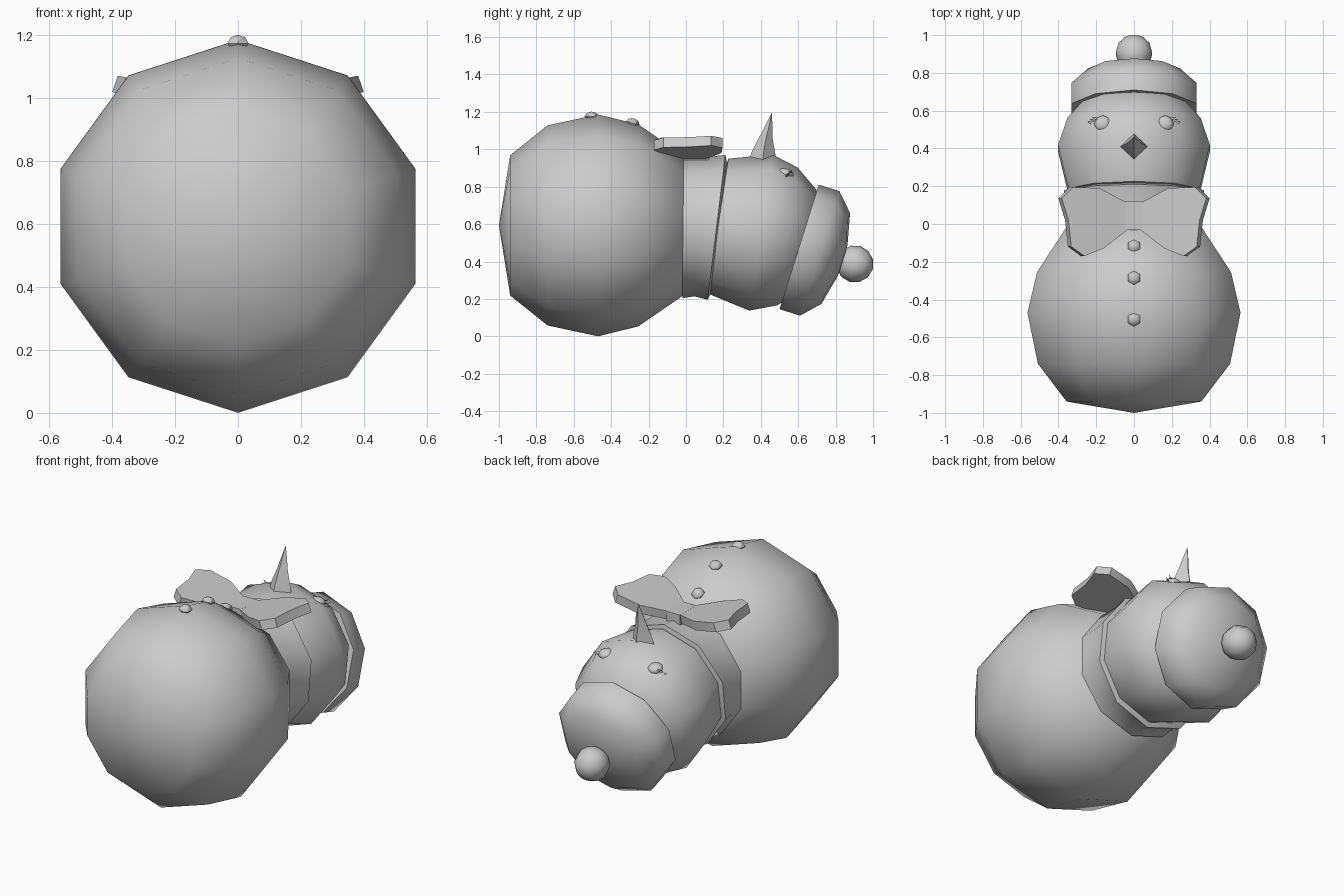
import bpy, bmesh
from math import sin, cos, pi, radians
from mathutils import Matrix, Vector

if "Cube" in bpy.data.objects:
    bpy.data.objects.remove(bpy.data.objects["Cube"])

grey = bpy.data.materials.new("plain_grey")
grey.use_nodes = True
tone = (0.6, 0.6, 0.6, 1)
grey.diffuse_color = tone
grey.node_tree.nodes["Principled BSDF"].inputs["Base Color"].default_value = tone


def finish(name, bm, angle=50):
    bmesh.ops.remove_doubles(bm, verts=bm.verts, dist=0.0005)
    bmesh.ops.recalc_face_normals(bm, faces=bm.faces)
    mesh = bpy.data.meshes.new(name)
    bm.to_mesh(mesh)
    bm.free()
    mesh.materials.append(grey)
    obj = bpy.data.objects.new(name, mesh)
    bpy.context.collection.objects.link(obj)
    bpy.ops.object.select_all(action='DESELECT')
    obj.select_set(True)
    bpy.context.view_layer.objects.active = obj
    bpy.ops.object.shade_smooth_by_angle(angle=radians(angle))
    return obj


def loft(name, rings, sides=10):
    """Skin round rings (centre, radius, tilt); tilt 0 faces +y, -90 faces up."""
    bm = bmesh.new()
    loops = []
    for centre, r, tilt in rings:
        turn = Matrix.Rotation(-radians(90 + tilt), 3, 'X')
        angles = [pi / 2 + 2 * pi * i / sides for i in range(sides)]
        loops.append([bm.verts.new(Vector(centre) + turn @ Vector((r * cos(a), r * sin(a), 0)))
                      for a in angles])
    for a, b in zip(loops, loops[1:]):
        for i in range(sides):
            j = (i + 1) % sides
            bm.faces.new((a[i], a[j], b[j], b[i]))
    for end, ring in ((loops[0], rings[0]), (loops[-1], rings[-1])):
        if ring[1] > 0:
            bm.faces.new(end)
    return finish(name, bm)


def lathe(name, centre, tilt, profile, sides=10):
    """Turn a profile of (distance along axis, radius)."""
    t = radians(tilt)
    axis = Vector((0, cos(t), -sin(t)))
    return loft(name, [(Vector(centre) + axis * d, r, tilt) for d, r in profile], sides)


def ball(name, centre, tilt, r, sides=10, steps=6, flat=1.0):
    lathe(name, centre, tilt, [(-r * flat * cos(pi * i / steps), r * sin(pi * i / steps) if 0 < i < steps else 0)
                               for i in range(steps + 1)], sides)


# Body, collar and head
lathe("body", (0, -0.47, 0.593), 0,
      [(-0.53, 0), (-0.47, 0.375), (-0.27, 0.535), (0, 0.593), (0.215, 0.54), (0.455, 0.375), (0.5, 0)])
loft("collar", [((0, -0.02, 0.58), 0.376, 0), ((0, 0.07, 0.585), 0.372, 4),
                ((0, 0.163, 0.583), 0.39, 7), ((0, 0.175, 0.581), 0.355, 7)])
lathe("head", (0, 0.4, 0.555), 8.5,
      [(-0.3, 0), (-0.23, 0.365), (0, 0.422), (0.145, 0.372), (0.26, 0.27), (0.33, 0)])

# Cap with bobble
lathe("cap", (0, 0.605, 0.478), 17.5,
      [(0.02, 0), (0, 0.349), (0.115, 0.349), (0.205, 0.255), (0.243, 0.09), (0.25, 0)])
ball("cap_bobble", (0, 0.903, 0.387), 17.5, 0.1, sides=10)

# Curved pointed nose
loft("nose", [((0, 0.408, 0.93), 0.075, -90), ((0, 0.415, 0.985), 0.062, -85),
              ((0, 0.428, 1.06), 0.036, -80), ((0, 0.445, 1.13), 0.018, -75),
              ((0, 0.459, 1.195), 0, -75)], sides=4)

# Eyes and lashes
for side, label in ((1, "left"), (-1, "right")):
    ball(label + "_eye", (side * 0.165, 0.53, 0.87), -80, 0.046, sides=8, flat=0.6)
    for k in range(3):
        root = Vector((side * (0.195 + 0.012 * k), 0.555 - 0.012 * k, 0.875 - 0.012 * k))
        tip = root + Vector((side * 0.03, 0.012, 0.012))
        loft(f"{label}_lash_{k + 1}", [(root, 0.007, -60), ((root + tip) / 2, 0.005, -60), (tip, 0, -60)], 4)

# Buttons
for k, (y, z, lean) in enumerate(((-0.115, 1.035, -60), (-0.285, 1.14, -75), (-0.505, 1.175, -90))):
    ball(f"button_{k + 1}", (0, y, z), lean, 0.038, sides=6, steps=4, flat=0.7)

# Bow tie: wings rise outwards from the knot
wing = [(0.03, 0.1), (0.05, 0.11), (0.2, 0.19), (0.34, 0.195), (0.4, 0.135), (0.365, 0.02),
        (0.35, -0.12), (0.28, -0.17), (0.18, -0.13), (0.05, -0.03), (0.03, -0.02)]
wing_thickness = Vector((-0.018, 0, 0.052))
for side, label in ((1, "left"), (-1, "right")):
    bm = bmesh.new()
    base = bm.faces.new([bm.verts.new((x, y, 0.94 + 0.2 * x)) for x, y in wing])
    top = bmesh.ops.extrude_face_region(bm, geom=[base])["geom"]
    bmesh.ops.translate(bm, vec=wing_thickness, verts=[v for v in top if isinstance(v, bmesh.types.BMVert)])
    bmesh.ops.scale(bm, vec=(side, 1, 1), verts=bm.verts)
    finish(label + "_bow_wing", bm, 30)
bm = bmesh.new()
bmesh.ops.create_cube(bm, size=1, matrix=Matrix.LocRotScale((0, 0.045, 0.965), None, (0.09, 0.155, 0.08)))
finish("bow_knot", bm, 30)
